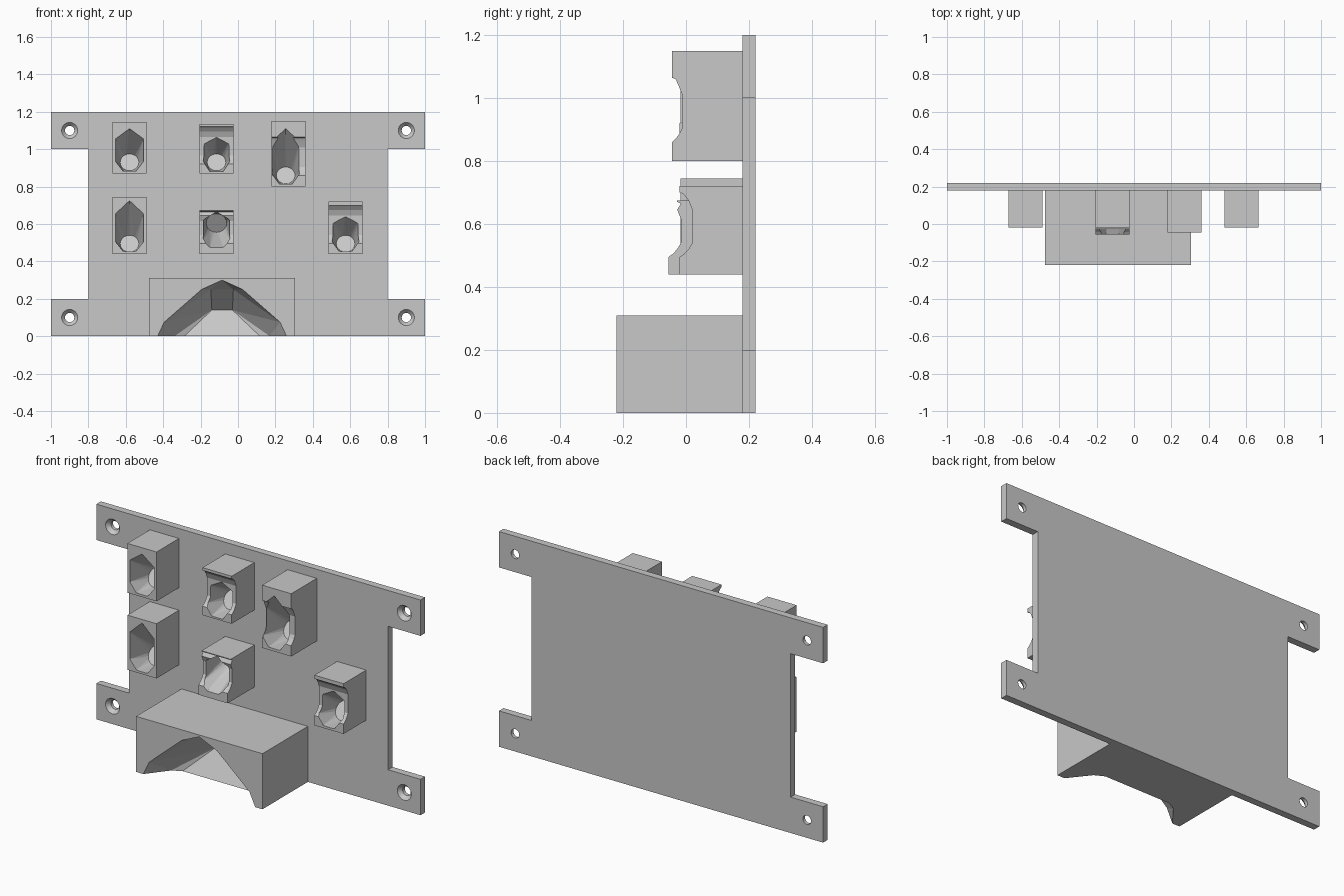
import bpy, bmesh, math
from mathutils import Vector

if "Cube" in bpy.data.objects:
    bpy.data.objects.remove(bpy.data.objects["Cube"])

grey = bpy.data.materials.new("light_grey")
grey.use_nodes = True
GREY = (0.58, 0.58, 0.58, 1)
grey.diffuse_color = GREY
grey.node_tree.nodes["Principled BSDF"].inputs["Base Color"].default_value = GREY

BACK = 0.18      # front surface of the mounting plate
PLATE_BACK = 0.22


def finish(bm, name):
    bmesh.ops.recalc_face_normals(bm, faces=bm.faces[:])
    mesh = bpy.data.meshes.new(name)
    bm.to_mesh(mesh)
    bm.free()
    mesh.materials.append(grey)
    obj = bpy.data.objects.new(name, mesh)
    bpy.context.collection.objects.link(obj)
    return obj


def prism(name, outline, shift):
    bm = bmesh.new()
    face = bm.faces.new([bm.verts.new(p) for p in outline])
    new = bmesh.ops.extrude_face_region(bm, geom=[face])["geom"]
    bmesh.ops.translate(bm, vec=shift,
                        verts=[v for v in new if isinstance(v, bmesh.types.BMVert)])
    return finish(bm, name)


def hull(name, points):
    bm = bmesh.new()
    for p in points:
        bm.verts.new(p)
    out = bmesh.ops.convex_hull(bm, input=bm.verts[:])
    loose = [v for v in bm.verts if not v.link_faces]
    bmesh.ops.delete(bm, geom=loose, context='VERTS')
    bmesh.ops.dissolve_limit(bm, angle_limit=0.01, verts=bm.verts[:], edges=bm.edges[:])
    return finish(bm, name)


def cut(obj, cutter):
    cutter.hide_render = True
    mod = obj.modifiers.new("cut", 'BOOLEAN')
    mod.operation = 'DIFFERENCE'
    mod.solver = 'EXACT'
    mod.object = cutter
    bpy.context.view_layer.objects.active = obj
    bpy.ops.object.modifier_apply(modifier=mod.name)
    bpy.data.objects.remove(cutter)


def ring(x, y, z, r, n=24):
    return [(x + r * math.cos(2 * math.pi * i / n), y,
             z + r * math.sin(2 * math.pi * i / n)) for i in range(n)]


# Mounting plate with four corner tabs
half = [(1, 0), (1, 0.2), (0.8, 0.2), (0.8, 1), (1, 1), (1, 1.2)]
outline = half + [(-x, z) for x, z in reversed(half)]
plate = prism("mounting_plate", [(x, BACK, z) for x, z in outline],
              (0, PLATE_BACK - BACK, 0))

# Countersunk screw holes
for x in (-0.9, 0.9):
    for z in (0.1, 1.1):
        cut(plate, hull("sink", ring(x, BACK - 0.01, z, 0.052) + ring(x, 0.201, z, 0.025)))
        cut(plate, hull("bore", ring(x, BACK - 0.02, z, 0.025) + ring(x, 0.25, z, 0.025)))


def block(name, xc, z0, z1, front, saddle=None):
    """Holder block; saddle = (lip top, notch top, notch depth, upper front)."""
    side = [(BACK, z0), (front, z0)]
    if saddle:
        low, high, deep, upper = saddle
        side += [(front, low), (front + (deep - front) * 0.35, low + 0.01),
                 (front + (deep - front) * 0.7, low + 0.025), (deep, low + 0.045),
                 (deep, high - 0.055), (deep - 0.012, high - 0.025),
                 (upper + 0.012, high - 0.005), (upper, high)]
        front = upper
    side += [(front, z1), (BACK, z1)]
    return prism(name, [(xc - 0.09, y, z) for y, z in side], (0.18, 0, 0))


def pocket(xc, front, peak, shoulder, hip, base, disc, r, flip=False):
    """Tapered slanted socket ending in a tilted round floor."""
    rim = [(0, peak), (0.075, shoulder), (0.075, hip), (0.035, base),
           (-0.035, base), (-0.075, hip), (-0.075, shoulder)]
    pts = [(xc + x, y, z) for x, z in rim for y in (front, front - 0.1)]
    lean = -0.6 if flip else 0.6
    for x, y, z in ring(xc, 0.115, disc, r, 20):
        dz = z - disc
        pts.append((x, y + lean * dz, disc + 0.9 * dz))
    return hull("socket", pts)


# Six small holders
holders = [
    ("upper_right_holder", -0.58, 0.87, 1.145, -0.018, None,
     (1.11, 1.055, 0.935, 0.883, 0.93, 0.05)),
    ("lower_right_holder", -0.58, 0.44, 0.745, -0.018, None,
     (0.725, 0.655, 0.505, 0.455, 0.495, 0.05)),
    ("upper_middle_holder", -0.115, 0.87, 1.135, -0.02, (0.92, 1.12, 0.02, -0.02),
     (1.09, 1.05, 0.94, 0.88, 0.93, 0.05)),
    ("upper_left_holder", 0.27, 0.80, 1.15, -0.045, (0.86, 1.065, -0.012, -0.045),
     (1.11, 1.04, 0.87, 0.815, 0.86, 0.05)),
    ("lower_middle_holder", -0.115, 0.44, 0.675, -0.056, (0.495, 0.67, -0.016, -0.028),
     (0.665, 0.62, 0.51, 0.475, 0.605, 0.055, True)),
    ("lower_left_holder", 0.575, 0.44, 0.72, -0.02, (0.495, 0.70, 0.02, -0.02),
     (0.67, 0.63, 0.51, 0.455, 0.495, 0.05)),
]
for name, xc, z0, z1, front, saddle, socket in holders:
    body = block(name, xc, z0, z1, front, saddle)
    offset = -0.015 if name == "upper_left_holder" else 0
    cut(body, pocket(xc + offset, front, *socket))

# Large bottom holder with a slanted arched recess open below
FRONT = -0.22
big = prism("large_bottom_holder",
            [(-0.475, FRONT, 0), (0.305, FRONT, 0), (0.305, FRONT, 0.31), (-0.475, FRONT, 0.31)],
            (0, BACK - FRONT, 0))
XC = -0.085
pts = []
for s in (-1, 1):
    arch = [(0.345, -0.05), (0.345, 0), (0.31, 0.075), (0.11, 0.25), (0, 0.3)]
    pts += [(XC + s * x, y, z) for x, z in arch for y in (FRONT, FRONT - 0.1)]
    pts += [(XC + s * 0.06, -0.13, 0.25), (XC + s * 0.055, 0.0, 0.14),
            (XC + s * 0.255, -0.105, 0), (XC + s * 0.255, -0.105, -0.05)]
cut(big, hull("arch_recess", pts))
